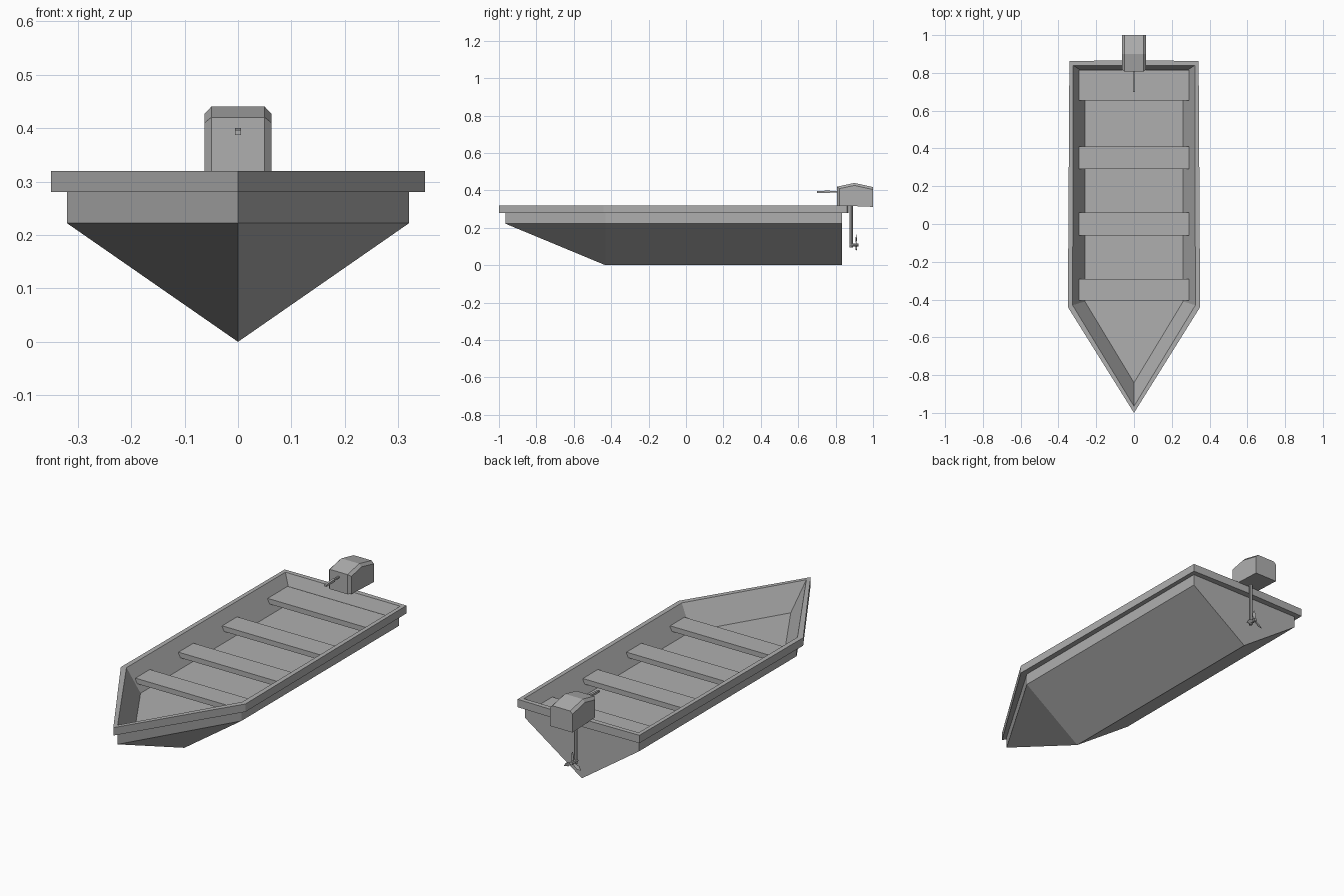
import bpy, bmesh
from math import radians
from mathutils import Matrix, Vector

if "Cube" in bpy.data.objects:
    bpy.data.objects.remove(bpy.data.objects["Cube"])

grey = bpy.data.materials.new("grey_paint")
grey.diffuse_color = (0.43, 0.43, 0.43, 1)
grey.use_nodes = True
grey.node_tree.nodes["Principled BSDF"].inputs["Base Color"].default_value = grey.diffuse_color


def finish(bm, name):
    bmesh.ops.recalc_face_normals(bm, faces=bm.faces)
    me = bpy.data.meshes.new(name)
    bm.to_mesh(me)
    bm.free()
    me.materials.append(grey)
    ob = bpy.data.objects.new(name, me)
    bpy.context.collection.objects.link(ob)
    return ob


def box(name, x, y, z):
    """Box from (min, max) ranges."""
    bm = bmesh.new()
    lo, hi = Vector((x[0], y[0], z[0])), Vector((x[1], y[1], z[1]))
    bmesh.ops.create_cube(bm, size=1, matrix=Matrix.Translation((lo + hi) / 2)
                          @ Matrix.Diagonal((*(hi - lo), 1)))
    return finish(bm, name)


def rod(name, a, b, r, sides):
    """Rod between two points."""
    a, b = Vector(a), Vector(b)
    bm = bmesh.new()
    rot = (b - a).to_track_quat('Z', 'Y').to_matrix().to_4x4()
    bmesh.ops.create_cone(bm, cap_ends=True, segments=sides, radius1=r, radius2=r,
                          depth=(b - a).length, matrix=Matrix.Translation((a + b) / 2) @ rot)
    return finish(bm, name)


def prism(points, x0, x1):
    """Extrude a side profile of (y, z) points from x0 to x1."""
    bm = bmesh.new()
    face = bm.faces.new([bm.verts.new((x0, y, z)) for y, z in points])
    ext = bmesh.ops.extrude_face_region(bm, geom=[face])
    bmesh.ops.translate(bm, vec=(x1 - x0, 0, 0),
                        verts=[v for v in ext["geom"] if isinstance(v, bmesh.types.BMVert)])
    bmesh.ops.recalc_face_normals(bm, faces=bm.faces)
    return bm


# Hull: loft of boat outlines, up the outside, over the gunwale, down to the floor
# bow y, shoulder x, shoulder y, stern x, stern y, stern centre y, z
rings = [
    (-0.965, 0.32, -0.43, 0.32, 0.835, 0.835, 0.222),
    (-0.965, 0.32, -0.43, 0.32, 0.835, 0.835, 0.28),
    (-1.00, 0.35, -0.44, 0.342, 0.862, 0.868, 0.28),
    (-1.00, 0.35, -0.44, 0.342, 0.862, 0.868, 0.32),
    (-0.965, 0.325, -0.43, 0.322, 0.84, 0.84, 0.32),
    (-0.84, 0.26, -0.41, 0.26, 0.80, 0.80, 0.20),
]
bm = bmesh.new()
loops = []
for bow, sx, sy, tx, ty, tc, z in rings:
    pts = [(0, bow), (sx, sy), (tx, ty), (0, tc), (-tx, ty), (-sx, sy)]
    loops.append([bm.verts.new((x, y, z)) for x, y in pts])
for a, b in zip(loops, loops[1:]):
    for i in range(6):
        j = (i + 1) % 6
        bm.faces.new((a[i], a[j], b[j], b[i]))
bm.faces.new(loops[-1])
# V bottom and transom
k0, k1 = bm.verts.new((0, -0.43, 0)), bm.verts.new((0, 0.835, 0))
bow, s_r, t_r, t_c, t_l, s_l = loops[0]
for f in ((bow, s_r, k0), (bow, k0, s_l), (s_r, t_r, k1, k0), (s_l, k0, k1, t_l),
          (t_r, t_c, k1), (t_c, t_l, k1)):
    bm.faces.new(f)
finish(bm, "hull")

# Seats
for i, (y0, y1) in enumerate([(-0.405, -0.29), (-0.06, 0.06), (0.29, 0.41), (0.655, 0.815)]):
    box(f"seat_{i + 1}", (-0.292, 0.292), (y0, y1), (0.24, 0.266))

# Motor cowling: side profile extruded across, front and top outlines chamfered
bm = prism([(0.807, 0.32), (0.807, 0.42), (0.90, 0.440), (1.0, 0.418), (1.0, 0.312)],
           -0.063, 0.063)
edges = [e for e in bm.edges
         if abs(e.verts[0].co.x - e.verts[1].co.x) < 1e-4
         and max(v.co.z for v in e.verts) > 0.33
         and min(v.co.y for v in e.verts) < 0.95]
bmesh.ops.bevel(bm, geom=edges, offset=0.013, segments=1, affect='EDGES')
finish(bm, "motor_cowling")

# Tiller, drive shaft and propeller hub
box("tiller_arm", (-0.004, 0.004), (0.76, 0.82), (0.390, 0.398))
finish(prism([(0.77, 0.387), (0.77, 0.400), (0.70, 0.396), (0.70, 0.387)], -0.006, 0.006),
       "tiller_grip")
rod("drive_shaft", (0, 0.884, 0.095), (0, 0.884, 0.33), 0.009, 8)
rod("propeller_hub", (0, 0.875, 0.108), (0, 0.922, 0.108), 0.009, 8)

# Propeller blades
outline = [(-0.004, 0.004), (0.004, 0.004), (0.010, 0.035), (0.0, 0.056), (-0.010, 0.035)]
for i in range(3):
    bm = prism(outline, -0.001, 0.001)
    bm.transform(Matrix.Translation((0, 0.91, 0.108)) @ Matrix.Rotation(radians(120 * i), 4, 'Y')
                 @ Matrix.Rotation(radians(75), 4, 'Z'))
    finish(bm, f"propeller_blade_{i + 1}")
